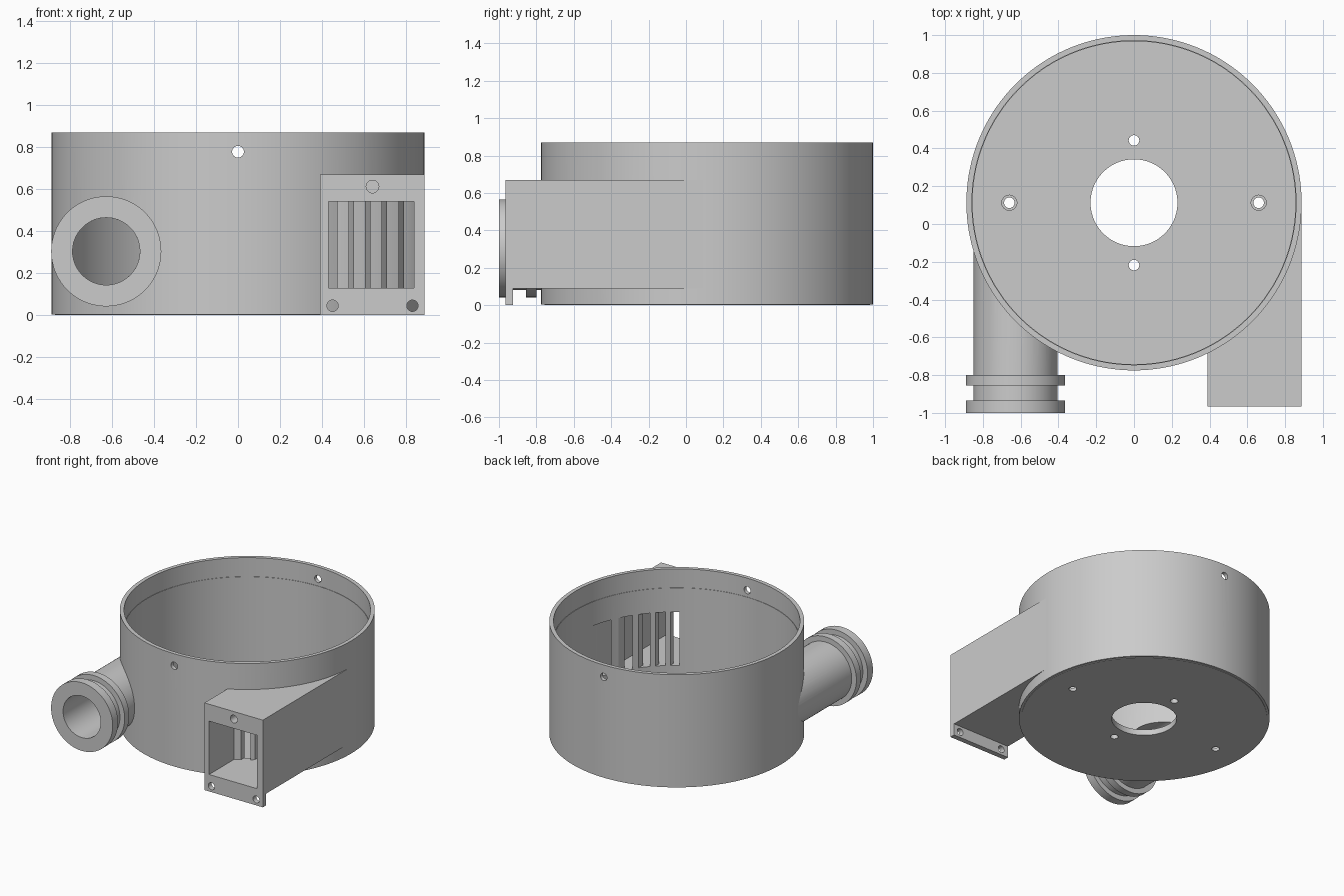
import bpy, bmesh, math
from mathutils import Matrix, Vector

cube = bpy.data.objects.get("Cube")
if cube:
    bpy.data.objects.remove(cube, do_unlink=True)

grey = bpy.data.materials.new("plain grey")
grey.use_nodes = True
grey.diffuse_color = (0.6, 0.6, 0.6, 1)
grey.node_tree.nodes["Principled BSDF"].inputs["Base Color"].default_value = (0.6, 0.6, 0.6, 1)

CY = 0.1125                     # bowl axis
R_OUT, R_IN, TOP, FLOOR = 0.8875, 0.855, 0.87, 0.045
ALONG_Y = Matrix.Rotation(-math.pi / 2, 4, 'X')   # turns +z into +y


def finish(name, bm):
    bmesh.ops.recalc_face_normals(bm, faces=bm.faces)
    mesh = bpy.data.meshes.new(name)
    bm.to_mesh(mesh)
    bm.free()
    mesh.materials.append(grey)
    obj = bpy.data.objects.new(name, mesh)
    bpy.context.collection.objects.link(obj)
    return obj


def lathe(name, profile, matrix, steps=144):
    """Spin a closed (radius, height) profile about the z axis, then place it."""
    bm = bmesh.new()
    rings = []
    for i in range(steps):
        a = 2 * math.pi * i / steps
        rings.append([bm.verts.new(matrix @ Vector((r * math.cos(a), r * math.sin(a), z)))
                      for r, z in profile])
    n = len(profile)
    for i in range(steps):
        a, b = rings[i], rings[(i + 1) % steps]
        for j in range(n):
            k = (j + 1) % n
            bm.faces.new((a[j], b[j], b[k], a[k]))
    return finish(name, bm)


def rod(radius, start, length, along_y=False, steps=32):
    bm = bmesh.new()
    m = Matrix.Translation(start) @ (ALONG_Y if along_y else Matrix())
    bmesh.ops.create_cone(bm, cap_ends=True, segments=steps, radius1=radius, radius2=radius,
                          depth=length, matrix=m @ Matrix.Translation((0, 0, length / 2)))
    return finish("cutter", bm)


def block(lo, hi):
    lo, hi = Vector(lo), Vector(hi)
    bm = bmesh.new()
    bmesh.ops.create_cube(bm, size=1, matrix=Matrix.Translation((lo + hi) / 2)
                          @ Matrix.Diagonal((*(hi - lo), 1)))
    return finish("cutter", bm)


def cut(obj, cutters):
    bpy.context.view_layer.objects.active = obj
    for c in cutters:
        c.hide_render = True
        mod = obj.modifiers.new("cut", 'BOOLEAN')
        mod.operation, mod.solver, mod.object = 'DIFFERENCE', 'EXACT', c
        bpy.ops.object.modifier_apply(modifier=mod.name)
        bpy.data.objects.remove(c, do_unlink=True)


def smooth(obj):
    bpy.ops.object.select_all(action='DESELECT')
    obj.select_set(True)
    bpy.context.view_layer.objects.active = obj
    bpy.ops.object.shade_smooth_by_angle(angle=math.radians(25))


# Round bowl: thin floor with a central opening, a slightly proud base, a lid seat inside
bowl = lathe("bowl", [(0.23, 0), (0.87, 0), (0.87, 0.004), (R_OUT, 0.004), (R_OUT, TOP),
                      (0.858, TOP), (0.858, 0.725), (R_IN, 0.725), (R_IN, FLOOR),
                      (0.23, FLOOR)],
             Matrix.Translation((0, CY, 0)))
holes = [rod(0.028, (0, -1, 0.778), 2.2, True)]            # front and back wall holes
for s in (-1, 1):
    holes.append(rod(0.028, (0, CY + s * 0.33, -0.1), 0.4))     # floor holes
    holes.append(rod(0.028, (s * 0.66, CY, -0.1), 0.4))
    holes.append(rod(0.04, (s * 0.66, CY, FLOOR - 0.02), 0.2))  # counterbores
# Vent slots into the duct
for i in range(5):
    x = 0.473 + i * 0.079
    holes.append(block((x, -0.9, 0.13), (x + 0.053, 0, 0.54)))
# Port into the pipe
holes.append(rod(0.16, (-0.627, -1.1, 0.304), 1.1, True, 64))
cut(bowl, holes)
smooth(bowl)

# Hose pipe with two collars
BARE, COLLAR, BORE = 0.222, 0.262, 0.16
pipe = lathe("hose_pipe", [(BORE, 0), (COLLAR, 0), (COLLAR, 0.065), (BARE, 0.065),
                           (BARE, 0.145), (COLLAR, 0.145), (COLLAR, 0.2), (BARE, 0.2),
                           (BARE, 0.9), (BORE, 0.9)],
             Matrix.Translation((-0.627, -1, 0.304)) @ ALONG_Y, 72)
cut(pipe, [rod(0.872, (0, CY, -0.2), 1.4, steps=144)])
smooth(pipe)

# Rectangular duct with a mounting flange hanging below its mouth
bm = bmesh.new()
side = [(-0.965, 0), (-0.925, 0), (-0.925, 0.09), (0.1, 0.09), (0.1, 0.67), (-0.965, 0.67)]
face = bm.faces.new([bm.verts.new((0.39, y, z)) for y, z in side])
ext = bmesh.ops.extrude_face_region(bm, geom=[face])
bmesh.ops.translate(bm, vec=(0.497, 0, 0),
                    verts=[v for v in ext["geom"] if isinstance(v, bmesh.types.BMVert)])
duct = finish("outlet_duct", bm)
cut(duct, [block((0.43, -1.1, 0.13), (0.838, 0, 0.54)),
           rod(0.872, (0, CY, -0.2), 1.4, steps=144),
           rod(0.027, (0.45, -1.1, 0.045), 0.3, True),
           rod(0.027, (0.83, -1.1, 0.045), 0.3, True),
           rod(0.03, (0.64, -1.1, 0.612), 0.235, True)])
smooth(duct)
